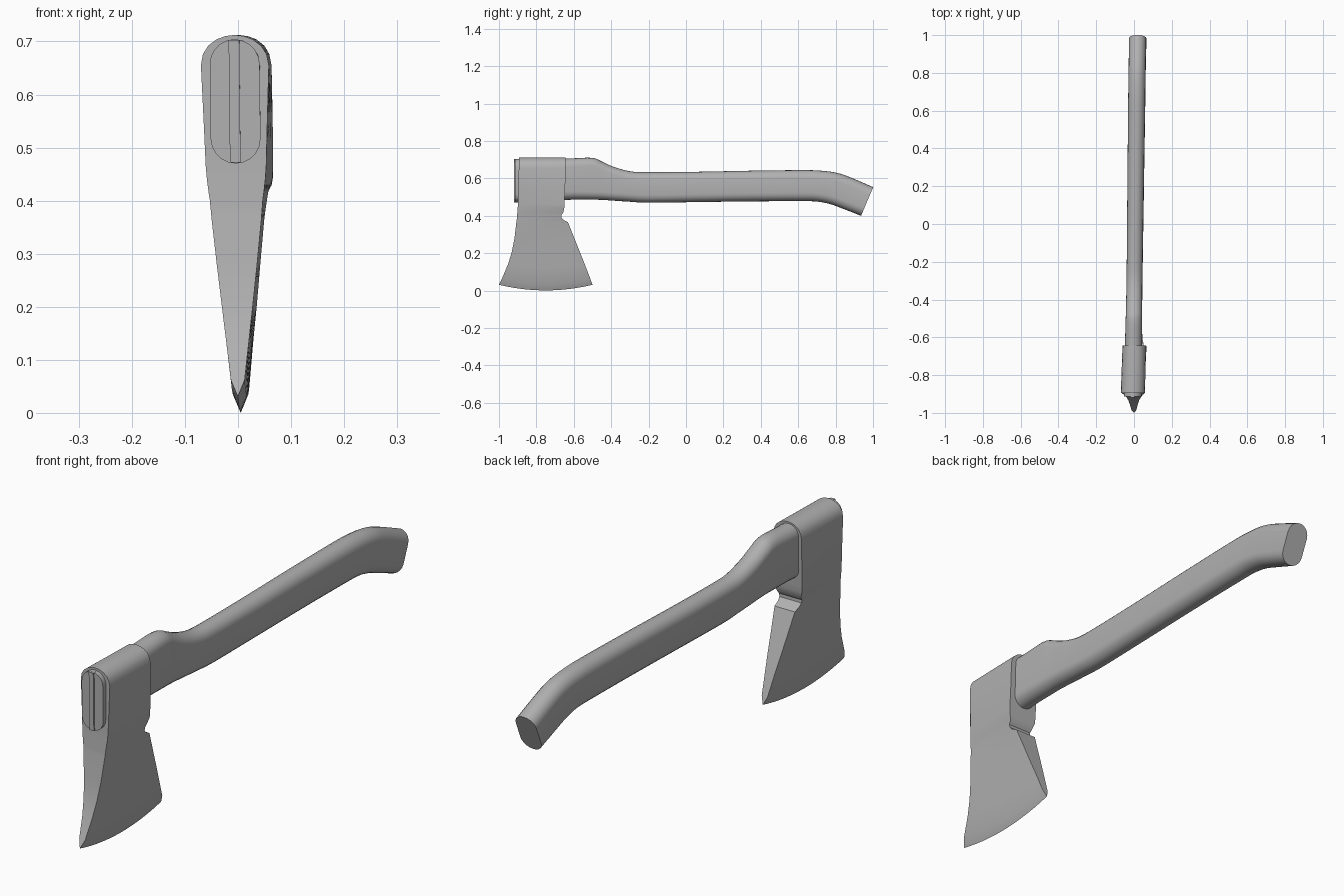
import bpy, bmesh, math
from mathutils import Vector

# Dark grey finish shared by all parts
grey = bpy.data.materials.new("dark_grey")
grey.diffuse_color = (0.44, 0.44, 0.44, 1)


def lean(v):
    # the whole axe is turned and tilted very slightly
    return (v[0] + 0.0125 * v[1] + 0.0125 - 0.011 * v[2], v[1], v[2])


def loft(name, rings, angle=35):
    # skin a list of equal-length closed rings and cap both ends
    bm = bmesh.new()
    rows = [[bm.verts.new(lean(p)) for p in r] for r in rings]
    n = len(rows[0])
    for a, b in zip(rows, rows[1:]):
        for i in range(n):
            j = (i + 1) % n
            bm.faces.new((a[i], a[j], b[j], b[i]))
    bm.faces.new(rows[0])
    bm.faces.new(rows[-1])
    bmesh.ops.remove_doubles(bm, verts=bm.verts, dist=0.00005)
    bmesh.ops.recalc_face_normals(bm, faces=bm.faces)
    me = bpy.data.meshes.new(name)
    bm.to_mesh(me)
    bm.free()
    me.materials.append(grey)
    ob = bpy.data.objects.new(name, me)
    bpy.context.collection.objects.link(ob)
    bpy.ops.object.select_all(action='DESELECT')
    ob.select_set(True)
    bpy.context.view_layer.objects.active = ob
    bpy.ops.object.shade_smooth_by_angle(angle=math.radians(angle))
    return ob


def stadium(top, bot, half, seg=10):
    # upright slot shape between a top and a bottom point (y, z)
    t, b = Vector((0, *top)), Vector((0, *bot))
    up = (t - b).normalized()
    side = Vector((1, 0, 0))
    pts = []
    for c, s in ((t - up * half, 1), (b + up * half, -1)):
        for i in range(seg + 1):
            a = math.pi * i / seg
            pts.append(c + s * half * (side * math.cos(a) + up * math.sin(a)))
    return pts


def spline(stations, steps=4):
    # Catmull-Rom smoothing of station tuples
    out = []
    for i in range(len(stations) - 1):
        p = [stations[max(0, min(len(stations) - 1, i + k))] for k in (-1, 0, 1, 2)]
        for s in range(steps):
            t = s / steps
            out.append([0.5 * (2 * b + (c - a) * t + (2 * a - 5 * b + 4 * c - d) * t ** 2
                               + (3 * b - a - 3 * c + d) * t ** 3) for a, b, c, d in zip(*p)])
    return out + [list(stations[-1])]


# Axe head rows: z, front y, rear y, front half width, rear half width, sag
head_rows = [
    (0.031, -1.000, -0.500, 0.000, 0.000, 0.030),
    (0.062, -0.985, -0.511, 0.013, 0.013, 0.030),
    (0.140, -0.952, -0.541, 0.022, 0.021, 0.015),
    (0.200, -0.933, -0.565, 0.029, 0.028, 0),
    (0.280, -0.917, -0.597, 0.038, 0.036, 0),
    (0.366, -0.907, -0.631, 0.047, 0.045, 0),
    (0.378, -0.905, -0.655, 0.048, 0.047, 0),
    (0.390, -0.904, -0.666, 0.049, 0.049, 0),
    (0.402, -0.903, -0.667, 0.050, 0.051, 0),
    (0.415, -0.902, -0.657, 0.052, 0.053, 0),
    (0.440, -0.900, -0.651, 0.055, 0.061, 0),
    (0.465, -0.898, -0.650, 0.057, 0.063, 0),
    (0.550, -0.896, -0.646, 0.060, 0.063, 0),
    (0.655, -0.894, -0.644, 0.064, 0.062, 0),
    (0.676, -0.894, -0.644, 0.060, 0.058, 0),
    (0.692, -0.894, -0.644, 0.050, 0.049, 0),
    (0.704, -0.894, -0.644, 0.034, 0.034, 0),
    (0.710, -0.894, -0.644, 0.018, 0.018, 0),
    (0.712, -0.894, -0.644, 0.003, 0.003, 0),
]
COLS = 14
REAR_SHIFT = 0.004  # the head is turned slightly more than the handle
rings = []
for z, yf, yr, wf, wr, sag in head_rows:
    left, right = [], []
    for i in range(COLS + 1):
        u = i / COLS
        w, y = wf + (wr - wf) * u, yf + (yr - yf) * u
        zz = z - sag * (1 - (2 * u - 1) ** 2)
        right.append((w + REAR_SHIFT * u, y, zz))
        left.append((-w + REAR_SHIFT * u, y, zz))
    rings.append(right + left[::-1])
loft("axe_head", rings)

# Handle stations: top y, top z, bottom y, bottom z, half width
handle = [
    (-0.913, 0.704, -0.913, 0.470, 0.047),
    (-0.640, 0.706, -0.640, 0.485, 0.045),
    (-0.505, 0.710, -0.505, 0.486, 0.043),
    (-0.450, 0.690, -0.450, 0.485, 0.042),
    (-0.390, 0.663, -0.390, 0.481, 0.042),
    (-0.300, 0.638, -0.300, 0.475, 0.042),
    (-0.200, 0.633, -0.200, 0.470, 0.042),
    (0.050, 0.635, 0.050, 0.473, 0.043),
    (0.350, 0.641, 0.350, 0.477, 0.044),
    (0.620, 0.644, 0.610, 0.478, 0.045),
    (0.720, 0.641, 0.700, 0.476, 0.045),
    (0.800, 0.631, 0.765, 0.464, 0.045),
    (0.870, 0.609, 0.820, 0.445, 0.045),
    (1.001, 0.553, 0.936, 0.400, 0.046),
]
loft("handle", [stadium(s[0:2], s[2:4], s[4]) for s in spline(handle)])

# Thin wedge driven into the front end of the handle
loft("wedge", [[(x, y, z) for x, z in ((-0.011, 0.472), (0.009, 0.472),
                                       (0.009, 0.703), (-0.011, 0.703))]
               for y in (-0.919, -0.80)])
